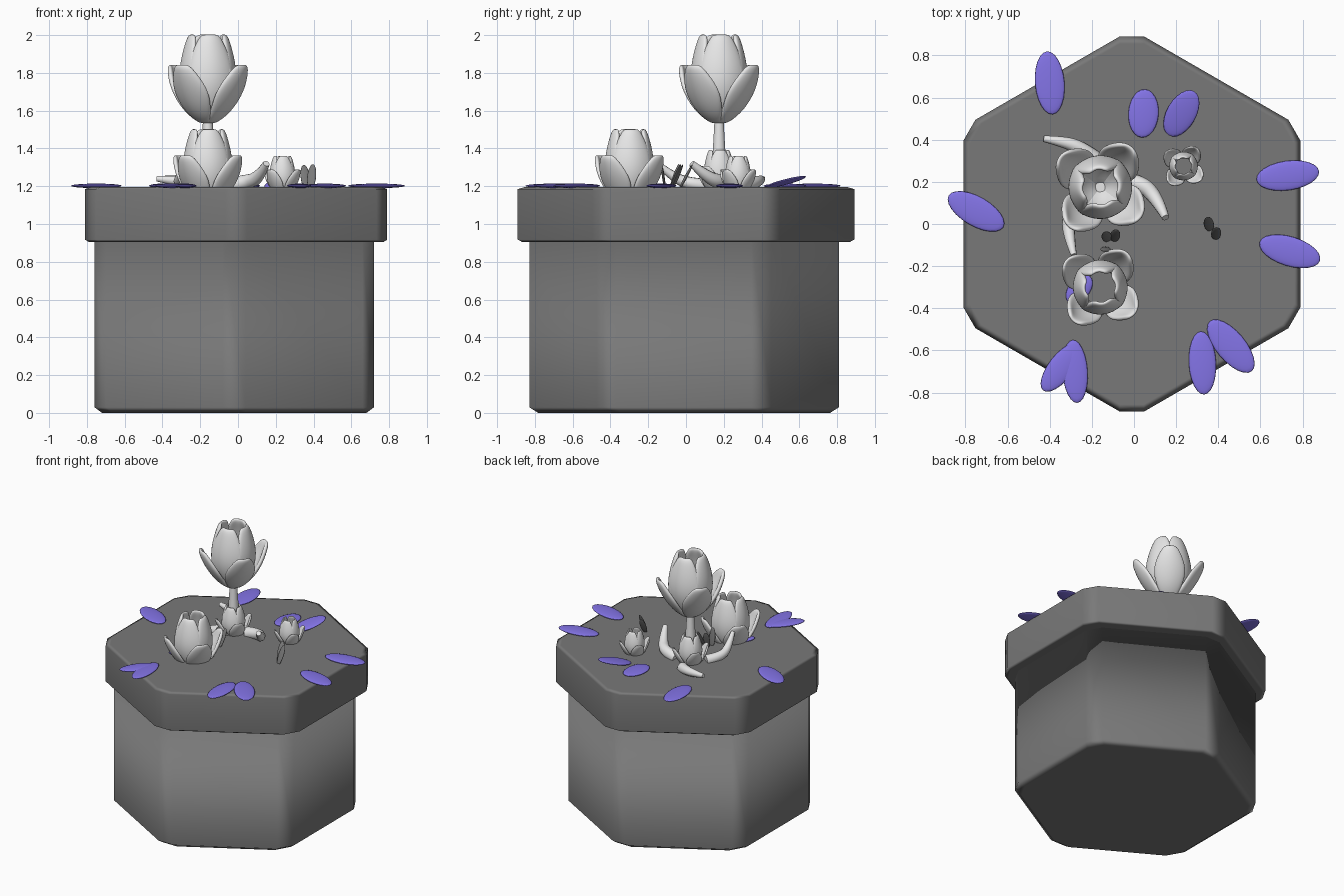
import bpy, bmesh, math
from mathutils import Vector, Matrix

if "Cube" in bpy.data.objects:
    bpy.data.objects.remove(bpy.data.objects["Cube"])


def material(name, rgb):
    m = bpy.data.materials.new(name)
    m.use_nodes = True
    m.diffuse_color = (*rgb, 1)
    m.node_tree.nodes["Principled BSDF"].inputs["Base Color"].default_value = (*rgb, 1)
    return m


GREY = material("stone grey", (0.19, 0.19, 0.19))
WHITE = material("soft white", (0.8, 0.8, 0.8))
VIOLET = material("violet", (0.23, 0.175, 0.8))


def finish(name, bm, mat):
    bmesh.ops.recalc_face_normals(bm, faces=bm.faces)
    me = bpy.data.meshes.new(name)
    bm.to_mesh(me)
    bm.free()
    me.materials.append(mat)
    me.shade_smooth()
    ob = bpy.data.objects.new(name, me)
    bpy.context.collection.objects.link(ob)
    return ob


# Six-sided block with clipped corners, stacked from (apothem, height) rings
def hex_block(name, centre, rings, clip):
    bm = bmesh.new()
    loops = []
    for apothem, z in rings:
        corners = [Vector((math.sin(k * math.pi / 3), math.cos(k * math.pi / 3), 0))
                   * apothem / math.cos(math.pi / 6) for k in range(6)]
        loop = []
        for k, c in enumerate(corners):
            for other in (corners[k - 1], corners[(k + 1) % 6]):
                p = c + (other - c).normalized() * clip
                loop.append(bm.verts.new((p.x + centre[0], p.y + centre[1], z)))
        loops.append(loop)
    for a, b in zip(loops, loops[1:]):
        for i in range(12):
            j = (i + 1) % 12
            bm.faces.new((a[i], a[j], b[j], b[i]))
    bm.faces.new(loops[0])
    bm.faces.new(loops[-1])
    ob = finish(name, bm, GREY)
    ob.modifiers.new("Flat faces", "WEIGHTED_NORMAL")


hex_block("pot_body", (-0.02, -0.01), [(0.70, 0), (0.74, 0.03), (0.74, 0.93)], 0.07)
hex_block("pot_rim", (-0.01, 0),
          [(0.78, 0.905), (0.80, 0.917), (0.80, 1.185), (0.77, 1.195)], 0.066)


# Ring of four cupped petals; rows are (radius, height, half width)
def petal_ring(name, rows, cup, turn, place, scale):
    bm = bmesh.new()
    for k in range(4):
        spin = Matrix.Rotation(math.radians(turn + 90 * k), 3, "Z")
        grid = []
        for r, z, w in rows:
            line = []
            for v in (-1, -0.5, 0, 0.5, 1):
                p = spin @ Vector((r - cup * w * v * v, w * v, z))
                line.append(bm.verts.new(p))
            grid.append(line)
        for a, b in zip(grid, grid[1:]):
            for i in range(4):
                bm.faces.new((a[i], a[i + 1], b[i + 1], b[i]))
    ob = finish(name, bm, WHITE)
    ob.location = place
    ob.scale = (scale,) * 3
    thick = ob.modifiers.new("Thickness", "SOLIDIFY")
    thick.thickness = 0.03
    thick.offset = 0
    sub = ob.modifiers.new("Smooth", "SUBSURF")
    sub.levels = sub.render_levels = 2


INNER = [(0.01, 0.0, 0.03), (0.10, 0.07, 0.09), (0.145, 0.19, 0.13),
         (0.14, 0.30, 0.12), (0.115, 0.40, 0.085), (0.09, 0.47, 0.045)]
OUTER = [(0.02, 0.0, 0.03), (0.11, 0.06, 0.08), (0.175, 0.15, 0.115),
         (0.215, 0.23, 0.095), (0.24, 0.31, 0.045)]


def flower(name, place, scale):
    petal_ring(name + "_inner_petals", INNER, 0.45, 8, place, scale)
    petal_ring(name + "_outer_petals", OUTER, 0.4, 53, place, scale)


flower("tall_flower", (-0.16, 0.175, 1.535), 1.0)
flower("front_flower", (-0.16, -0.30, 1.10), 0.86)
flower("small_flower", (0.235, 0.275, 1.15), 0.45)
flower("stem_base", (-0.16, 0.175, 1.145), 0.53)


# Tapered tube along a few points of (x, y, z, radius)
def tube(name, points):
    cu = bpy.data.curves.new(name, "CURVE")
    cu.dimensions = "3D"
    cu.bevel_depth = 1
    cu.bevel_resolution = 3
    cu.use_fill_caps = True
    cu.resolution_u = 6
    sp = cu.splines.new("NURBS")
    sp.points.add(len(points) - 1)
    for pt, (x, y, z, r) in zip(sp.points, points):
        pt.co = (x, y, z, 1)
        pt.radius = r
    sp.use_endpoint_u = True
    sp.order_u = 3
    cu.materials.append(WHITE)
    ob = bpy.data.objects.new(name, cu)
    bpy.context.collection.objects.link(ob)


tube("flower_stem", [(-0.16, 0.175, 1.2, 0.05), (-0.16, 0.175, 1.36, 0.035),
                     (-0.16, 0.175, 1.56, 0.025)])
tube("curled_leaf_back", [(-0.19, 0.31, 1.2, 0.04), (-0.25, 0.36, 1.22, 0.034),
                          (-0.33, 0.39, 1.23, 0.028), (-0.43, 0.405, 1.24, 0.015)])
tube("curled_leaf_left", [(-0.06, 0.20, 1.2, 0.045), (0.03, 0.20, 1.22, 0.04),
                          (0.11, 0.12, 1.24, 0.035), (0.15, 0.03, 1.32, 0.018)])
tube("curled_leaf_right", [(-0.25, 0.12, 1.2, 0.04), (-0.31, 0.04, 1.21, 0.034),
                           (-0.31, -0.06, 1.24, 0.028), (-0.285, -0.15, 1.32, 0.014)])


# Flattened ellipsoid for fallen petals and upright sprouts
def lens(name, centre, half, rot, mat):
    bm = bmesh.new()
    bmesh.ops.create_uvsphere(bm, u_segments=24, v_segments=12, radius=1)
    bmesh.ops.scale(bm, vec=half, verts=bm.verts)
    ob = finish(name, bm, mat)
    ob.location = centre
    ob.rotation_euler = [math.radians(a) for a in rot]


# Fallen petals: x, y, half length, half width, turn
FALLEN = [(-0.40, 0.67, 0.15, 0.07, 95), (0.045, 0.525, 0.115, 0.072, 86),
          (0.73, 0.23, 0.15, 0.07, 8), (0.74, -0.13, 0.15, 0.07, -17),
          (0.46, -0.58, 0.155, 0.07, -50), (0.325, -0.66, 0.15, 0.065, 93),
          (-0.28, -0.70, 0.15, 0.06, 94), (-0.345, -0.68, 0.14, 0.06, 52),
          (-0.75, 0.06, 0.15, 0.07, -30), (-0.26, -0.31, 0.08, 0.05, 50)]
for n, (x, y, a, b, turn) in enumerate(FALLEN):
    lens(f"fallen_petal_{n + 1}", (x, y, 1.202), (a, b, 0.012), (0, 0, turn), VIOLET)
lens("tilted_petal", (0.225, 0.525, 1.222), (0.125, 0.07, 0.012), (0, -14, 60), VIOLET)

# Sprouts: x, y, lean forward or back, turn
SPROUTS = [(0.355, 0.0, -28, 10), (0.39, -0.045, -24, -12),
           (-0.13, -0.06, -20, 20), (-0.09, -0.055, -24, -20), (-0.135, -0.12, 8, 0)]
for n, (x, y, lean, turn) in enumerate(SPROUTS):
    lens(f"sprout_{n + 1}", (x, y, 1.25), (0.024, 0.007, 0.072), (lean, 0, turn), GREY)
